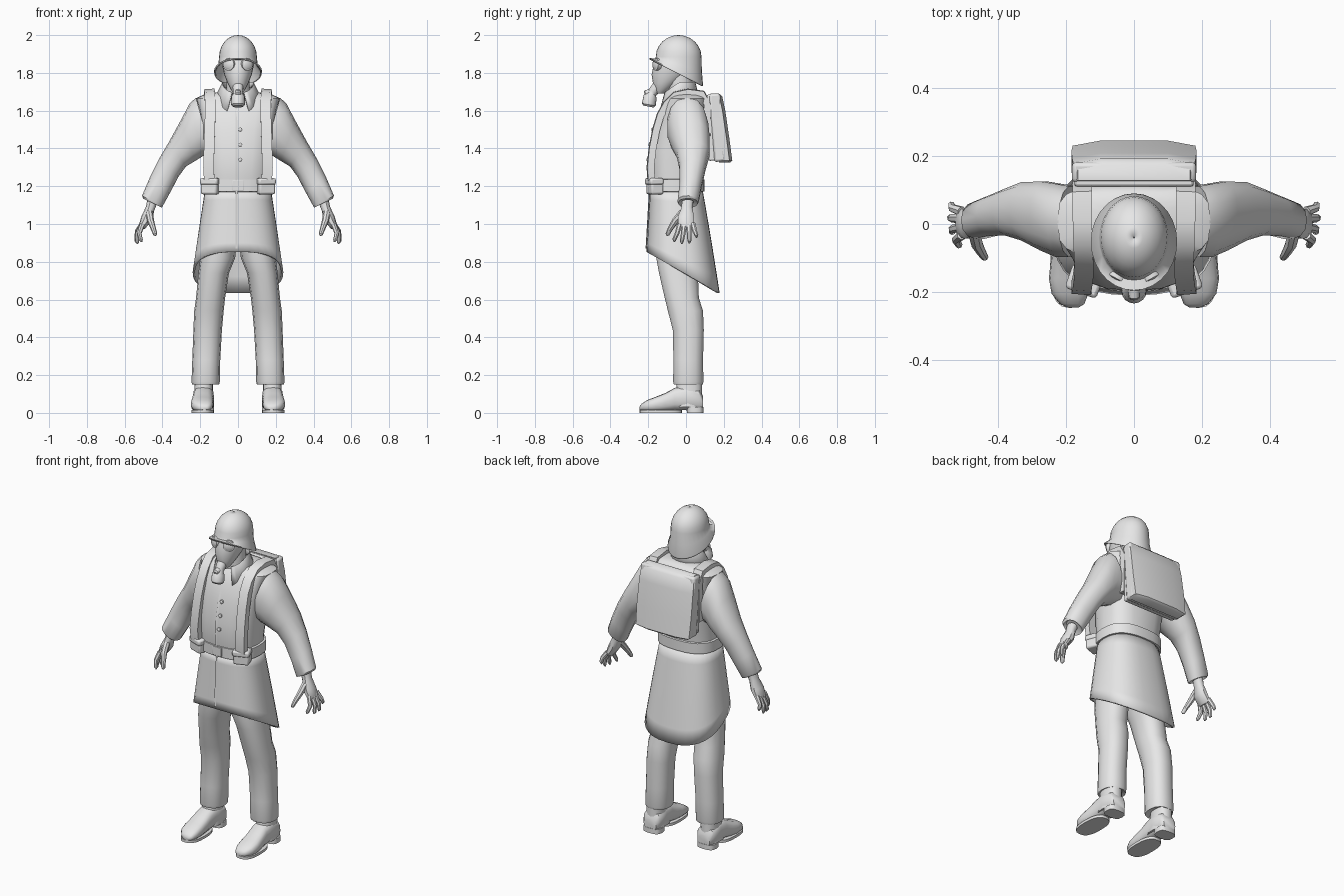
import bpy, bmesh, math
from mathutils import Vector, Matrix

cloth = bpy.data.materials.new("plain grey")
cloth.diffuse_color = (0.8, 0.8, 0.8, 1)


def finish(name, bm, mirror=False, thick=0, bevel=0, angle=40):
    bmesh.ops.recalc_face_normals(bm, faces=bm.faces)
    me = bpy.data.meshes.new(name)
    bm.to_mesh(me)
    bm.free()
    ob = bpy.data.objects.new(name, me)
    bpy.context.collection.objects.link(ob)
    me.materials.append(cloth)
    bpy.ops.object.select_all(action='DESELECT')
    ob.select_set(True)
    bpy.context.view_layer.objects.active = ob
    bpy.ops.object.shade_smooth_by_angle(angle=math.radians(angle))
    if thick:
        s = ob.modifiers.new("thickness", 'SOLIDIFY')
        s.thickness = thick
        s.offset = -1
    if bevel:
        b = ob.modifiers.new("soft edges", 'BEVEL')
        b.width, b.segments = bevel, 2
    if mirror:
        ob.modifiers.new("mirror", 'MIRROR')
    return ob


def ring(c, u, v, p=2.0, n=20):
    """Superellipse ring around c with half axes u and v."""
    out = []
    for i in range(n):
        a = 2 * math.pi * i / n
        f = lambda t: math.copysign(abs(t) ** (2 / p), t)
        out.append(Vector(c) + Vector(u) * f(math.cos(a)) + Vector(v) * f(math.sin(a)))
    return out


def skin(name, rings, caps=True, closed=True, **kw):
    bm = bmesh.new()
    vs = [[bm.verts.new(p) for p in r] for r in rings]
    n = len(rings[0])
    for a, b in zip(vs, vs[1:]):
        for i in range(n if closed else n - 1):
            j = (i + 1) % n
            bm.faces.new((a[i], a[j], b[j], b[i]))
    if caps:
        bm.faces.new(vs[0])
        bm.faces.new(vs[-1])
    return finish(name, bm, **kw)


def level(z, y0, y1, rx, p=2.0, n=20, x=0):
    return ring((x, (y0 + y1) / 2, z), (rx, 0, 0), (0, (y1 - y0) / 2, 0), p, n)


def limb(name, rows, p=2.3, n=14):
    """Rows: outer x, outer z, inner x, inner z, front y, back y."""
    rs = []
    for xo, zo, xi, zi, y0, y1 in rows:
        rs.append(ring(((xo + xi) / 2, (y0 + y1) / 2, (zo + zi) / 2),
                       ((xo - xi) / 2, 0, (zo - zi) / 2), (0, (y1 - y0) / 2, 0), p, n))
    return skin(name, rs, mirror=True)


def tube(name, pts, radii, n=8, **kw):
    rs = []
    for i, p in enumerate(pts):
        d = Vector(pts[min(i + 1, len(pts) - 1)]) - Vector(pts[max(i - 1, 0)])
        u = d.orthogonal().normalized()
        rs.append(ring(p, u * radii[i], d.normalized().cross(u) * radii[i], 2, n))
    return skin(name, rs, **kw)


def box(name, c, size, rot=(0, 0, 0), taper=1, **kw):
    bm = bmesh.new()
    bmesh.ops.create_cube(bm, size=1)
    for v in bm.verts:
        if v.co.y > 0:
            v.co.x *= taper
            v.co.z *= taper
        v.co = Vector([a * b for a, b in zip(v.co, size)])
        for k, ax in zip(rot, "XYZ"):
            v.co = Matrix.Rotation(k, 3, ax) @ v.co
        v.co += Vector(c)
    return finish(name, bm, angle=30, **kw)


# coat body
skin("coat_body", [level(*r) for r in (
    (1.17, -.185, .085, .172, 2.6), (1.26, -.2, .09, .175, 2.6), (1.38, -.195, .102, .182, 2.8),
    (1.5, -.172, .112, .19, 3), (1.6, -.14, .118, .205, 3.2), (1.665, -.1, .115, .225, 3.5),
    (1.69, -.075, .095, .17, 3), (1.7, -.06, .07, .08, 2.2))])

# coat skirt, its hem dropping towards the back
rings = []
for t in (0, .15, .5, .85, 1):
    r = []
    for p in level(1.18, -.19 - .02 * t, .088 + .09 * t, .175 + .065 * t, 2.5, 32):
        hem = .735 - .56 * p.y
        p.z = 1.18 + (hem - 1.18) * t
        r.append(p)
    rings.append(r)
skin("coat_skirt", rings, caps=False, thick=.012)

# front closing edge and buttons
skin("coat_placket", [[Vector((x, y, z)) for x, y in ((-.012, d), (-.012, d - .006), (-.002, d - .003))]
     for z, d in ((1.62, -.126), (1.5, -.171), (1.38, -.194), (1.26, -.199), (1.18, -.19), (.87, -.208))])
for z, y in ((1.34, -.2), (1.42, -.189), (1.5, -.174)):
    tube("coat_button", [(.012, y + .01, z), (.012, y - .005, z), (.012, y - .009, z)], [.011, .011, .005])

# belt and pouches
skin("belt", [level(z, -.2 + d, .098 - d, .185 - d, 2.6, 28)
              for z, d in ((1.17, .012), (1.172, 0), (1.235, 0), (1.238, .012))])
box("belt_buckle", (0, -.2, 1.204), (.06, .01, .055), bevel=.003)
box("belt_pouch", (.145, -.165, 1.195), (.09, .07, .075), (0, 0, .35), mirror=True, bevel=.01)
box("belt_pouch_flap", (.145, -.168, 1.225), (.098, .075, .035), (0, 0, .35), mirror=True, bevel=.01)

# collar: stand plus folded leaf with front points
top, fold, tip = [], [], []
for i in range(21):
    a = math.radians(-68 + 316 * i / 20)
    c, s = math.cos(a), math.sin(a)
    f = max(0, -s)
    edge = max(0, (abs(i - 10) - 7) / 3)
    top.append(Vector((.07 * c, -.035 + .072 * s, 1.725 - .035 * f)))
    fold.append(Vector((.084 * c, -.035 + .085 * s, 1.752 - .06 * f)))
    tip.append(Vector((.122 * c + .012 * edge * (1 if c > 0 else -1), -.04 + .108 * s,
                       1.675 - .03 * f - .05 * edge)))
skin("collar", [top, fold, tip], caps=False, closed=False, thick=.008)

# sleeves
limb("sleeve", [(.222, 1.668, .14, 1.37, -.1, .113), (.255, 1.64, .185, 1.36, -.1, .12),
                (.305, 1.545, .225, 1.335, -.08, .127), (.365, 1.435, .275, 1.305, -.05, .125),
                (.418, 1.345, .315, 1.25, -.035, .105), (.465, 1.25, .36, 1.165, -.035, .085),
                (.508, 1.15, .4, 1.092, -.045, .068), (.502, 1.135, .403, 1.086, -.04, .062),
                (.485, 1.145, .42, 1.108, -.025, .05)])

# hands
limb("palm", [(.48, 1.13, .43, 1.105, -.022, .04), (.488, 1.09, .443, 1.072, -.026, .036),
              (.512, 1.04, .455, 1.02, -.045, .045), (.525, .995, .488, .98, -.042, .046),
              (.525, .985, .495, .972, -.03, .035)], n=10)
for i, (y0, y1, z1, x1) in enumerate(((-.032, -.062, .905, .51), (-.008, -.022, .895, .53),
                                      (.016, .018, .898, .535), (.037, .056, .928, .532))):
    m = (Vector((.508, y0, .995)) + Vector((x1, y1, z1))) / 2 + Vector((.014, 0, 0))
    tube("finger", [(.506, y0, 1.0), m, (x1 + .004, y1, z1 + .012), (x1, y1, z1)],
         [.015, .0125, .0105, .004], 7, mirror=True)
tube("thumb", [(.47, -.02, 1.06), (.462, -.058, 1.015), (.448, -.083, .975), (.438, -.098, .945), (.436, -.1, .938)],
     [.02, .018, .014, .011, .004], 8, mirror=True)

# trouser legs
limb("trouser_leg", [(.185, .96, .0, .96, -.165, .09), (.2, .82, .015, .82, -.16, .08),
                     (.21, .74, .048, .74, -.145, .065), (.222, .61, .068, .61, -.115, .07),
                     (.232, .54, .076, .54, -.098, .092), (.236, .44, .085, .44, -.072, .096),
                     (.242, .28, .094, .28, -.068, .092), (.246, .165, .096, .165, -.07, .094),
                     (.243, .15, .1, .15, -.066, .09), (.22, .16, .122, .16, -.04, .07)])

# boots: shaft, foot lofted towards the toe, sole and heel
skin("boot_shaft", [level(z, y0, .085, w, 2.4, 16, .182) for z, y0, w in
     ((.03, -.07, .056), (.1, -.055, .05), (.19, -.045, .048))], mirror=True)
skin("boot_foot", [ring((x, y, (lo + hi) / 2), (w, 0, 0), (0, 0, (hi - lo) / 2), 2.7, 16)
     for y, x, w, lo, hi in ((.09, .182, .042, .015, .09), (.07, .182, .056, .012, .125),
                             (0, .183, .056, .014, .145), (-.06, .185, .054, .014, .132),
                             (-.11, .188, .057, .008, .105), (-.16, .19, .06, .006, .085),
                             (-.205, .188, .054, .008, .068), (-.235, .182, .036, .012, .048),
                             (-.245, .178, .016, .016, .034))], mirror=True)
skin("boot_sole", [level(z, -.247, -.02, .06, 2.6, 20, .187) for z in (0, .016)], mirror=True)
skin("boot_heel", [level(z, .005, .093, .057, 3, 16, .183) for z in (0, .03)], mirror=True)

# neck and masked head
skin("neck", [level(z, -.095, .035, .062) for z in (1.66, 1.84)])
skin("masked_head", [level(*r) for r in (
    (1.692, -.158, -.115, .022), (1.705, -.168, -.095, .034), (1.745, -.175, -.04, .055, 2),
    (1.79, -.182, .02, .073, 2), (1.84, -.172, .05, .084, 2.1), (1.9, -.155, .06, .088, 2.1))])
# goggle lenses with rims
for nm, r, d in (("goggle_rim", .033, 0), ("goggle_lens", .025, .004)):
    c, n = Vector((.047, -.155, 1.845)), Vector((.48, -.87, .05)).normalized()
    tube(nm, [c - n * .02, c + n * (.008 + d), c + n * (.012 + d)], [r, r, r * .75], 16, mirror=True)
# breathing filter
tube("mask_filter", [(0, -.145, 1.735), (0, -.175, 1.7), (0, -.18, 1.69), (0, -.19, 1.672),
                     (0, -.197, 1.632), (0, -.199, 1.622)], [.03, .026, .024, .036, .037, .028], 16)
tube("filter_valve", [(0, -.18, 1.7), (0, -.215, 1.692), (0, -.22, 1.69)], [.018, .016, .01], 10)

# helmet: dome flaring into a tilted rim
rings = []
for k in range(1, 7):
    a = math.pi / 2 * k / 6
    w, h = math.sin(a), math.cos(a)
    rings.append(level(1.885 + .115 * h, -.04 - .12 * w, -.04 + .122 * w, .1 * w, 2, 28))
for t, drop, gx, gf, gb in ((.5, 0, .104, -.165, .084), (1, 0, .127, -.195, .09), (1, .008, .126, -.193, .089)):
    r = level(0, gf, gb, gx, 2, 28)
    for p in r:
        rim = 1.782 - .5 * p.y
        p.z = min(1.883, 1.885 + (rim - 1.885) * t - drop)
    rings.append(r)
skin("helmet", [level(2.0, -.042, -.038, .002, 2, 28)] + rings, caps=False, thick=.008, angle=60)

# shoulder straps running over to the pack
path = ((1.23, -.192, .152), (1.3, -.197, .156), (1.4, -.186, .153), (1.5, -.167, .15), (1.58, -.143, .147),
        (1.64, -.11, .147), (1.69, -.06, .15), (1.705, .01, .152), (1.695, .09, .152), (1.63, .125, .152),
        (1.4, .118, .152))
rings = []
for i, (z, y, x) in enumerate(path):
    a, b = path[max(i - 1, 0)], path[min(i + 1, len(path) - 1)]
    n = Vector((0, -(b[0] - a[0]), b[1] - a[1])).normalized()
    c = Vector((x, y, z))
    rings.append([c + Vector((s * .028, 0, 0)) + n * (o + (-.004 if s > 0 else 0))
                  for s, o in ((-1, -.025), (1, -.025), (1, .012), (-1, .012))])
skin("shoulder_strap", rings, mirror=True)

# backpack: frame, main body and rounded outer flap
box("pack_frame", (0, .135, 1.51), (.35, .04, .35), (.03, 0, 0), bevel=.008)
box("pack_body", (0, .165, 1.51), (.365, .06, .36), (.08, 0, 0), bevel=.012)
rings = []
for z, y, d, w in ((1.325, .205, .03, .165), (1.335, .205, .04, .18), (1.45, .19, .04, .184),
                   (1.6, .172, .036, .182), (1.675, .162, .03, .178), (1.692, .158, .015, .165)):
    rings.append([Vector((sx * w, y + o, z)) for sx, o in
                  ((-1, -.03), (1, -.03), (1, d - .015), (.55, d), (-.55, d), (-1, d - .015))])
skin("pack_flap", rings)
